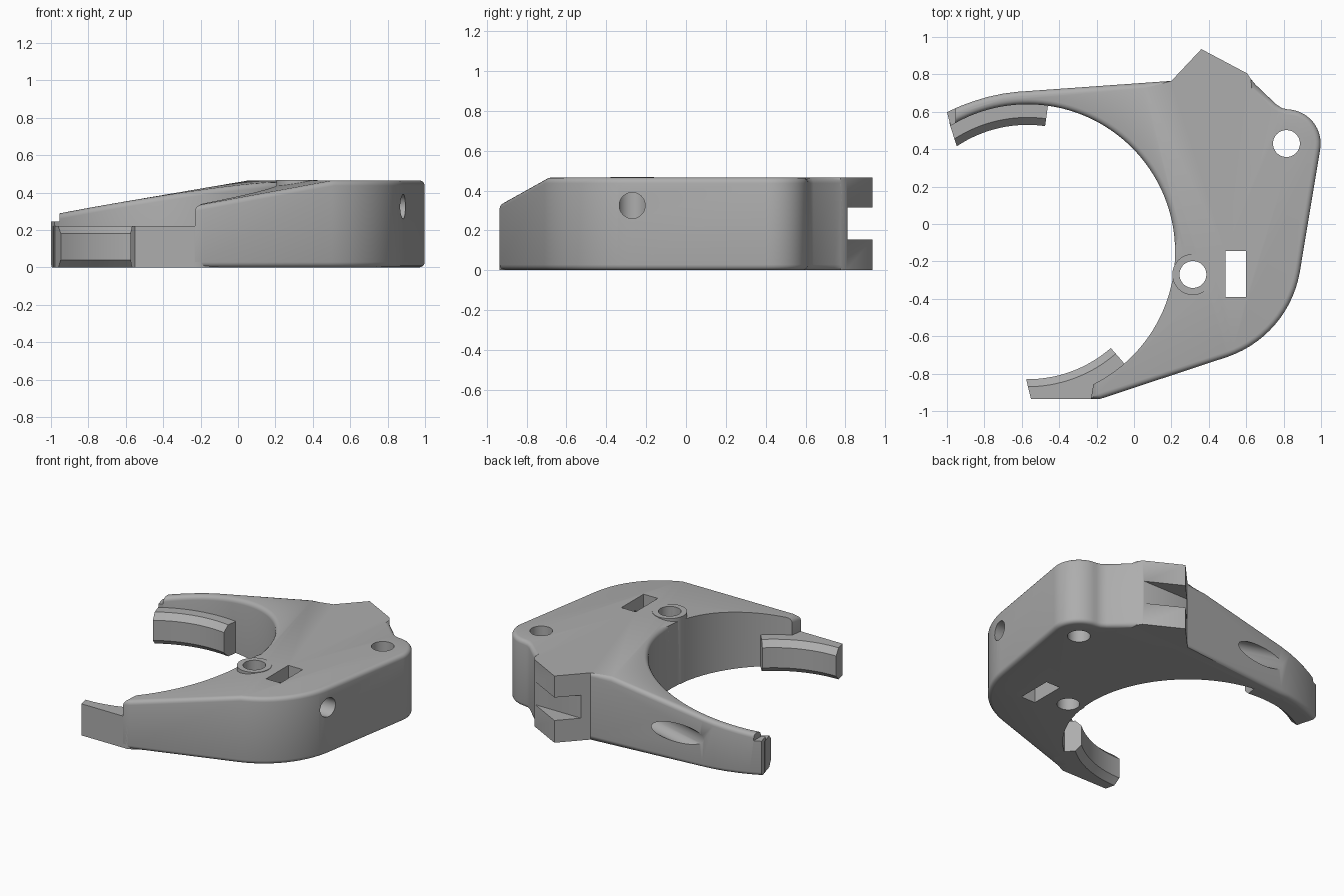
import bpy, bmesh
from math import sin, cos, radians, hypot
from mathutils import Vector, Matrix

cube = bpy.data.objects.get("Cube")
if cube:
    bpy.data.objects.remove(cube)

grey = bpy.data.materials.new("plain_grey")
grey.use_nodes = True
grey.diffuse_color = (0.42, 0.42, 0.42, 1)
grey.node_tree.nodes["Principled BSDF"].inputs["Base Color"].default_value = (0.42, 0.42, 0.42, 1)

RING = Vector((-0.57, -0.15))   # centre of the round opening
BORE = 0.79
HEIGHT = 0.465


def arc(centre, r, start, end, steps):
    angles = [radians(start + (end - start) * i / steps) for i in range(steps + 1)]
    return [(centre[0] + r * cos(a), centre[1] + r * sin(a)) for a in angles]


def make_object(name, bm):
    bmesh.ops.recalc_face_normals(bm, faces=bm.faces)
    mesh = bpy.data.meshes.new(name)
    bm.to_mesh(mesh)
    bm.free()
    mesh.materials.append(grey)
    obj = bpy.data.objects.new(name, mesh)
    bpy.context.collection.objects.link(obj)
    return obj


def smooth(obj):
    bpy.ops.object.select_all(action='DESELECT')
    obj.select_set(True)
    bpy.context.view_layer.objects.active = obj
    bpy.ops.object.shade_smooth_by_angle(angle=radians(32))


def box(name, low, high):
    low, high = Vector(low), Vector(high)
    bm = bmesh.new()
    bmesh.ops.create_cube(bm, size=1, matrix=Matrix.Translation((low + high) / 2)
                          @ Matrix.Diagonal((*(high - low), 1)))
    return make_object(name, bm)


def rod(name, start, end, r):
    start, end = Vector(start), Vector(end)
    axis = end - start
    turn = axis.to_track_quat('Z', 'Y').to_matrix().to_4x4()
    bm = bmesh.new()
    bmesh.ops.create_cone(bm, cap_ends=True, segments=40, radius1=r, radius2=r,
                          depth=axis.length, matrix=Matrix.Translation((start + end) / 2) @ turn)
    return make_object(name, bm)


def combine(obj, other, operation):
    mod = obj.modifiers.new(other.name, 'BOOLEAN')
    mod.operation, mod.object, mod.solver = operation, other, 'EXACT'
    bpy.context.view_layer.objects.active = obj
    bpy.ops.object.modifier_apply(modifier=mod.name)
    bpy.data.objects.remove(other)


# Body: plan outline pulled up into a plate
outline = [(-0.23, -0.935), (-0.18, -0.935)]
outline += arc((0.31, -0.157), 0.585, -71, -10, 14)
outline += arc((0.815, 0.43), 0.183, -10, 88, 14)
outline += [(0.79, 0.62), (0.76, 0.64), (0.65, 0.745), (0.625, 0.775), (0.605, 0.805),
            (0.36, 0.935), (0.2, 0.765), (-0.62, 0.707), (-0.7, 0.697),
            (-0.78, 0.68), (-0.86, 0.656), (-0.93, 0.63), (-1.0, 0.598)]
outline += arc(RING, BORE, 121.3, -63.5, 70)

bm = bmesh.new()
base = bm.faces.new([bm.verts.new((x, y, 0)) for x, y in outline])
grown = bmesh.ops.extrude_face_region(bm, geom=[base], use_keep_orig=True)
bmesh.ops.translate(bm, vec=(0, 0, HEIGHT),
                    verts=[v for v in grown["geom"] if isinstance(v, bmesh.types.BMVert)])

# Top slopes down toward the arm tips
bmesh.ops.bisect_plane(bm, geom=bm.verts[:] + bm.edges[:] + bm.faces[:],
                       plane_co=(0, 0, 0.417), plane_no=(-0.167, -0.053, 1), clear_outer=True)
bmesh.ops.holes_fill(bm, edges=[e for e in bm.edges if e.is_boundary], sides=0)
bmesh.ops.recalc_face_normals(bm, faces=bm.faces)


def rounded(edge):
    if len(edge.link_faces) != 2:
        return False
    tilt = [f.normal.z for f in edge.link_faces]
    if max(map(abs, tilt)) < 0.9 or min(map(abs, tilt)) > 0.5:
        return False
    mid = (edge.verts[0].co + edge.verts[1].co) / 2
    inner = hypot(mid.x - RING.x, mid.y - RING.y) < BORE + 0.004
    if mid.y > 0.77 or (mid.x < -0.97 and mid.y < 0.59):
        return False
    if inner:
        return max(tilt) > 0.9 and mid.y > -0.1
    return True


bmesh.ops.bevel(bm, geom=[e for e in bm.edges if rounded(e)], offset=0.028,
                offset_type='OFFSET', segments=4, profile=0.5, affect='EDGES', clamp_overlap=False)
body = make_object("clamp_body", bm)

# Raised collar round the inner bolt hole
combine(body, rod("collar", (0.315, -0.27, 0.002), (0.315, -0.27, HEIGHT + 0.003), 0.11), 'UNION')

# Holes, pocket, back slot and the lowered arm tip
cutters = [
    rod("bolt_hole", (0.315, -0.27, -0.1), (0.315, -0.27, 0.6), 0.072),
    rod("pivot_hole", (0.815, 0.43, -0.1), (0.815, 0.43, 0.6), 0.072),
    rod("side_hole", (1.1, -0.27, 0.325), (0.32, -0.27, 0.325), 0.065),
    rod("slanted_hole", (-1.0, 0.875, 0.2), (-0.1, 0.625, 0.2), 0.065),
    box("nut_pocket", (0.49, -0.39, -0.1), (0.6, -0.145, 0.6)),
    box("back_slot", (0.1, 0.81, 0.155), (0.8, 1.1, 0.315)),
    box("tip_step", (-1.1, 0.4, 0.245), (-0.955, 0.7, 0.5)),
]
for cutter in cutters:
    combine(body, cutter, 'DIFFERENCE')
smooth(body)


# Jaw pads: chamfered band swept along the opening
def jaw_pad(name, start, end, outer, skew=0):
    bm = bmesh.new()
    steps = 16
    rings = []
    for i in range(steps + 1):
        a = radians(start + (end - start) * i / steps)
        out = outer(a)
        profile = [(0.72, 0), (0.68, 0.04), (0.68, 0.18), (0.72, 0.22), (out, 0.22), (out, 0)]
        ring = []
        for r, z in profile:
            b = a + (radians(skew) * (r - 0.68) / 0.1 if i == steps else 0)
            ring.append(bm.verts.new((RING.x + r * cos(b), RING.y + r * sin(b), z)))
        rings.append(ring)
    for near, far in zip(rings, rings[1:]):
        for k in range(len(near)):
            n = (k + 1) % len(near)
            bm.faces.new((near[k], near[n], far[n], far[k]))
    bm.faces.new(rings[0])
    bm.faces.new(rings[-1])
    smooth(make_object(name, bm))


jaw_pad("back_jaw_pad", 82, 123.7, lambda a: 0.81, -2.2)
jaw_pad("front_jaw_pad", -49, -90.5, lambda a: min(0.785 / abs(sin(a)), 0.87), 1.8)
